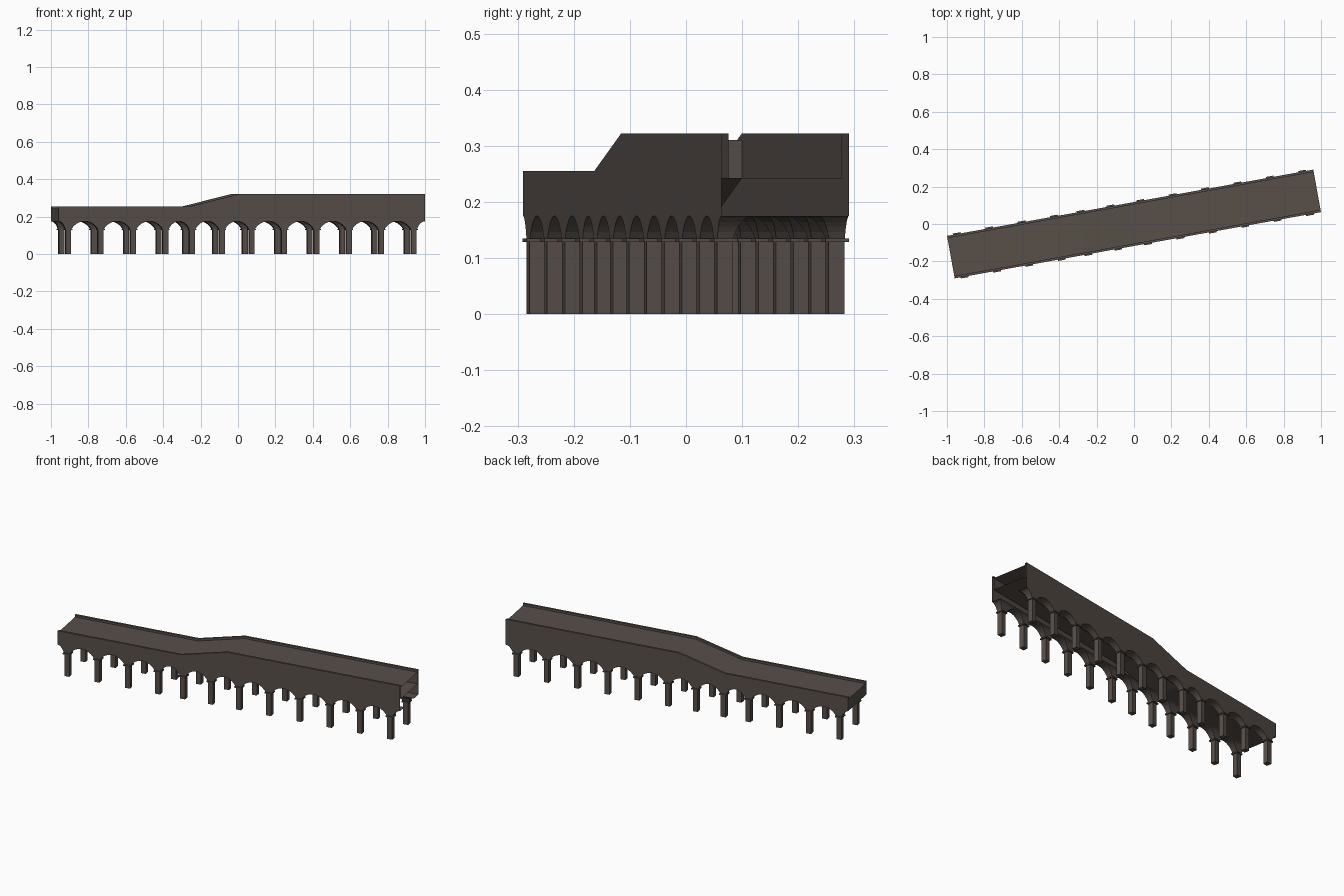
import bpy, bmesh, math

cube = bpy.data.objects.get("Cube")
if cube:
    bpy.data.objects.remove(cube, do_unlink=True)

ANGLE = math.radians(10.25)      # the bridge runs diagonally
HALF_L, OUT, WALL = 0.995, 0.1155, 0.0125
INN = OUT - WALL                 # inner face of the parapets
RAMP_A, RAMP_B, RISE = -0.28, -0.01, 0.067
BASE, DECK, TOP = 0.175, 0.243, 0.255
ROW = 0.101                      # pillar row offset from the centre line
SPRING = 0.134                   # height where the arches start

stone = bpy.data.materials.new("dark_stone")
stone.use_nodes = True
colour = (0.095, 0.077, 0.066, 1)
stone.diffuse_color = colour
stone.node_tree.nodes["Principled BSDF"].inputs["Base Color"].default_value = colour


def finish(bm, name):
    mesh = bpy.data.meshes.new(name)
    bm.to_mesh(mesh)
    bm.free()
    mesh.materials.append(stone)
    obj = bpy.data.objects.new(name, mesh)
    obj.rotation_euler.z = ANGLE
    bpy.context.collection.objects.link(obj)


def line(bm, v, z, lifts=True):
    """Edge running along the bridge, rising with the ramp if it lifts."""
    rise = RISE if lifts else 0
    return [bm.verts.new(p) for p in ((-HALF_L, v, z), (RAMP_A, v, z),
                                      (RAMP_B, v, z + rise), (HALF_L, v, z + rise))]


def panels(bm, section):
    """Skin the bridge lengthwise along a cross-section of (v, z, lifts)."""
    rails = [line(bm, *p) for p in section]
    for a, b in zip(rails, rails[1:]):
        for i in range(3):
            bm.faces.new((a[i], a[i + 1], b[i + 1], b[i]))


def loft(bm, rings):
    """Closed solid through four-cornered rings, bottom to top."""
    rings = [[bm.verts.new(p) for p in r] for r in rings]
    for a, b in zip(rings, rings[1:]):
        for i in range(4):
            j = (i + 1) % 4
            bm.faces.new((a[i], a[j], b[j], b[i]))
    bm.faces.new(rings[0][::-1])
    bm.faces.new(rings[-1])


def ring(u0, u1, v0, v1, z):
    return [(u0, v0, z), (u1, v0, z), (u1, v1, z), (u0, v1, z)]


def block(bm, u, v, z0, z1, half):
    loft(bm, [ring(u - half, u + half, v - half, v + half, z) for z in (z0, z1)])


# Side walls, parapets and road deck
bm = bmesh.new()
panels(bm, [(-OUT, BASE, False), (-OUT, TOP), (-INN, TOP), (-INN, DECK),
            (INN, DECK), (INN, TOP), (OUT, TOP), (OUT, BASE, False)])
finish(bm, "walls_and_deck")

# Underside sheet and the duct sides below the deck
bm = bmesh.new()
panels(bm, [(INN, DECK), (INN, BASE), (-INN, BASE), (-INN, DECK)][::-1])
bmesh.ops.reverse_faces(bm, faces=[f for f in bm.faces if f.normal.z > 0.1])
finish(bm, "underside")

# Closed low end, and a bulkhead inside where the ramp meets the high deck
bm = bmesh.new()
bm.faces.new([bm.verts.new((-HALF_L, v, z)) for v, z in (
    (OUT, BASE), (OUT, TOP), (INN, TOP), (INN, DECK),
    (-INN, DECK), (-INN, TOP), (-OUT, TOP), (-OUT, BASE))][::-1])
finish(bm, "low_end_wall")
bm = bmesh.new()
bm.faces.new([bm.verts.new((RAMP_B, v, z + RISE)) for v, z in (
    (-INN, BASE), (INN, BASE), (INN, DECK), (-INN, DECK))])
finish(bm, "bulkhead")

# Pillar stations, with closer spacing around the ramp
gaps = [0.176] * 3 + [0.145, 0.162, 0.162] + [0.176] * 5
stations = [-0.942]
for g in gaps:
    stations.append(stations[-1] + g)


def arch_bracket(bm, u, left, right, side, steps=6):
    """Spandrel flaring from a capital to meet its neighbours and the wall."""
    rings = []
    start = math.radians(35)
    for i in range(steps + 1):
        t = start + (math.pi / 2 - start) * i / steps
        flare = 1 - math.cos(t) / math.cos(start)
        rise = (math.sin(t) - math.sin(start)) / (1 - math.sin(start))
        h = 0.017
        inner, outer = side * (0.087 - 0.028 * flare), side * OUT
        rings.append(ring(u - h - (left - h) * flare, u + h + (right - h) * flare,
                          min(inner, outer), max(inner, outer),
                          SPRING + (BASE - SPRING) * rise))
    loft(bm, rings)


# Pillars, capitals and arch brackets in two rows
for side, row in ((-1, "front"), (1, "back")):
    pillars, capitals, arches = bmesh.new(), bmesh.new(), bmesh.new()
    for i, u in enumerate(stations):
        block(pillars, u, side * ROW, 0, 0.13, 0.0145)
        block(capitals, u, side * ROW, 0.128, 0.135, 0.021)
        left = gaps[i - 1] / 2 if i else u + HALF_L
        right = gaps[i] / 2 if i < len(gaps) else HALF_L - u
        arch_bracket(arches, u, left, right, side)
    finish(pillars, row + "_pillars")
    finish(capitals, row + "_capitals")
    finish(arches, row + "_arches")
